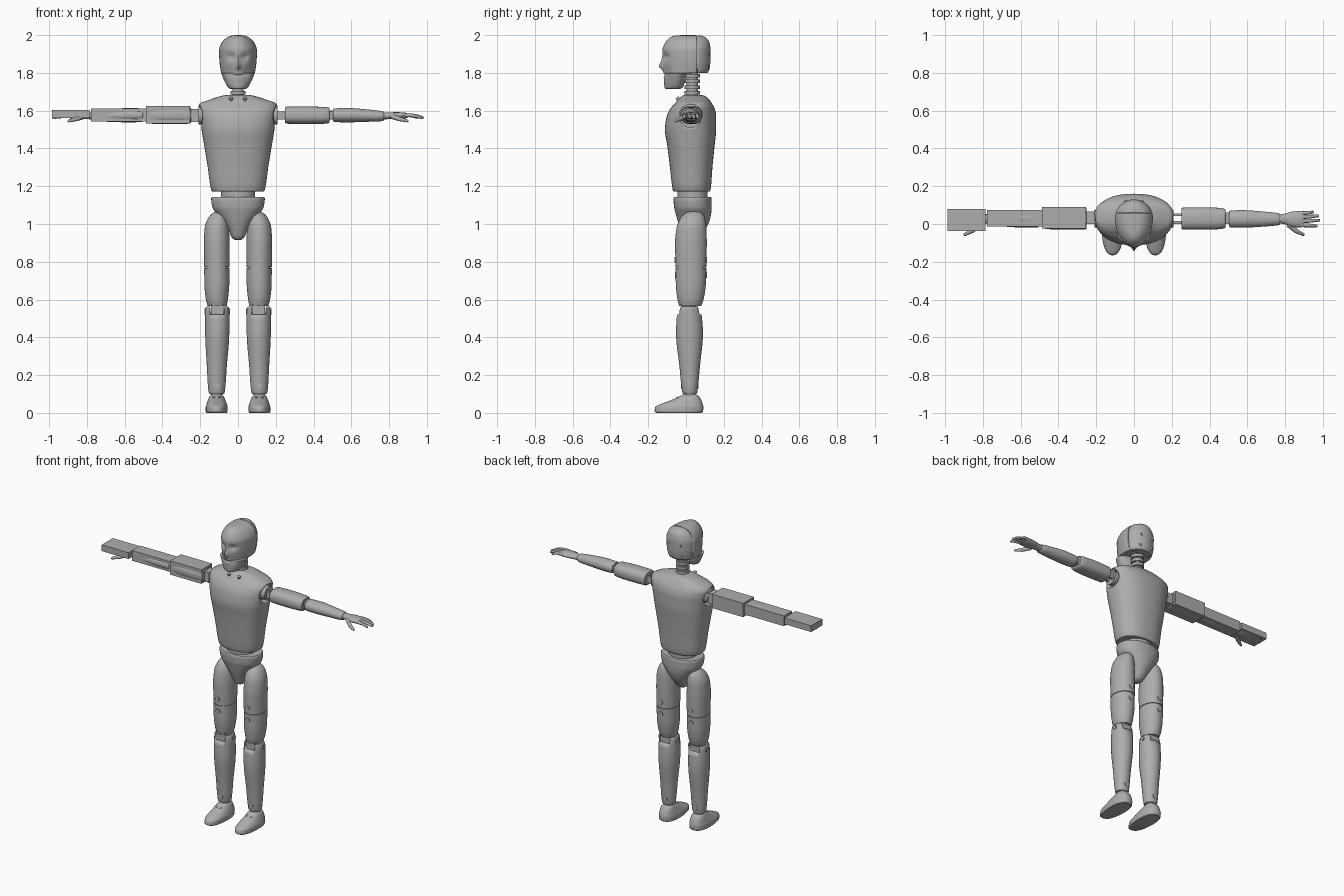
import bpy, bmesh, math
from mathutils import Vector

grey = bpy.data.materials.new("matte_grey")
grey.diffuse_color = (0.42, 0.42, 0.42, 1)


def finish(ob, angle=35):
    ob.data.materials.append(grey)
    bpy.ops.object.select_all(action='DESELECT')
    ob.select_set(True)
    bpy.context.view_layer.objects.active = ob
    bpy.ops.object.shade_smooth_by_angle(angle=math.radians(angle))
    return ob


def from_bmesh(name, bm, angle=35):
    bmesh.ops.recalc_face_normals(bm, faces=bm.faces)
    me = bpy.data.meshes.new(name)
    bm.to_mesh(me)
    bm.free()
    ob = bpy.data.objects.new(name, me)
    bpy.context.collection.objects.link(ob)
    return finish(ob, angle)


def refine(rings, steps):
    """Monotone cubic interpolation of the cross-section rows."""
    n, width = len(rings), len(rings[0])
    slope = [[(b[k] - a[k]) / (b[0] - a[0]) for k in range(width)]
             for a, b in zip(rings, rings[1:])]

    def tangent(i, k):
        if i == 0 or i == n - 1:
            return slope[min(i, n - 2)][k]
        a, b = slope[i - 1][k], slope[i][k]
        return 2 * a * b / (a + b) if a * b > 0 else 0
    out = []
    for i in range(n - 1):
        h = rings[i + 1][0] - rings[i][0]
        for j in range(steps):
            t = j / steps
            row = []
            for k in range(width):
                a, b = rings[i][k], rings[i + 1][k]
                row.append(a * (1 + 2 * t) * (1 - t) ** 2 + b * t * t * (3 - 2 * t)
                           + h * (tangent(i, k) * t * (1 - t) ** 2
                                  - tangent(i + 1, k) * t * t * (1 - t)))
            out.append(row)
    return out + [rings[-1]]


def loft(name, rings, axis='z', s=1, power=2, seg=40, steps=4, mid=0.5, shape=None):
    """Rows are: position, centre, half width, front y, back y."""
    bm = bmesh.new()
    loops = []
    for t, u, ru, v0, v1 in refine(rings, steps):
        loop, m = [], v0 + (v1 - v0) * mid
        for i in range(seg):
            a = 2 * math.pi * i / seg
            c, d = math.cos(a), math.sin(a)
            x = u + ru * math.copysign(abs(c) ** (2 / power), c)
            y = m + (v1 - m if d > 0 else m - v0) * math.copysign(abs(d) ** (2 / power), d)
            co = Vector((s * x, y, t)) if axis == 'z' else Vector((s * t, y, x))
            loop.append(bm.verts.new(shape(co) if shape else co))
        loops.append(loop)
    for a, b in zip(loops, loops[1:]):
        for i in range(seg):
            j = (i + 1) % seg
            bm.faces.new((a[i], a[j], b[j], b[i]))
    bm.faces.new(loops[0])
    bm.faces.new(loops[-1])
    return from_bmesh(name, bm)


def box(name, lo, hi):
    bm = bmesh.new()
    bmesh.ops.create_cube(bm, size=1)
    for v in bm.verts:
        v.co = [a + (b - a) * (c + 0.5) for a, b, c in zip(lo, hi, v.co)]
    return from_bmesh(name, bm)


def cyl(name, loc, r, depth, direction=(0, 1, 0), seg=20):
    bm = bmesh.new()
    bmesh.ops.create_cone(bm, cap_ends=True, segments=seg, radius1=r, radius2=r, depth=depth)
    q = Vector((0, 0, 1)).rotation_difference(Vector(direction))
    for v in bm.verts:
        v.co = q @ v.co + Vector(loc)
    return from_bmesh(name, bm)


def tube(name, pts):
    """Tapered finger through (x, y, z, radius) points with a rounded tip."""
    bm = bmesh.new()
    path = [(Vector(p[:3]), p[3]) for p in pts]
    d = (path[-1][0] - path[-2][0]).normalized()
    end, r = path[-1]
    path += [(end + d * r * 0.6, r * 0.75), (end + d * r * 0.9, r * 0.3)]
    side = Vector((0, 0, 1)).cross(path[-1][0] - path[0][0]).normalized()
    loops = [[bm.verts.new(p + rr * (side * math.cos(a * math.pi / 5)
             + Vector((0, 0, 1)) * math.sin(a * math.pi / 5))) for a in range(10)]
             for p, rr in path]
    for a, b in zip(loops, loops[1:]):
        for i in range(10):
            bm.faces.new((a[i], a[(i + 1) % 10], b[(i + 1) % 10], b[i]))
    bm.faces.new(loops[0])
    bm.faces.new(loops[-1])
    return from_bmesh(name, bm, 50)


def cut(ob, cutter):
    cutter.hide_render = True
    cutter.hide_set(True)
    mod = ob.modifiers.new("cut", 'BOOLEAN')
    mod.operation, mod.object, mod.solver = 'DIFFERENCE', cutter, 'EXACT'


# head: brow, eye sockets, nose and mouth are pressed into the front
def face(co):
    def bump(x, z, sx, sz):
        return math.exp(-((abs(co.x) - x) / sx) ** 2 - ((co.z - z) / sz) ** 2)
    if co.y < -0.02:
        co.y += 0.016 * bump(0.036, 1.885, 0.02, 0.016) + 0.008 * bump(0, 1.79, 0.03, 0.006)
        co.y -= 0.022 * bump(0, 1.835, 0.012, 0.018) + 0.008 * bump(0, 1.865, 0.009, 0.025)
        co.y += 0.008 * bump(0.045, 1.80, 0.02, 0.03)
    return co


head = loft("head", [(1.715, 0, .042, -.108, -.03), (1.722, 0, .052, -.114, -.018),
                     (1.76, 0, .073, -.117, -.004), (1.797, 0, .088, -.119, .002),
                     (1.80, 0, .089, -.119, .112), (1.82, 0, .093, -.12, .124),
                     (1.87, 0, .099, -.122, .13), (1.92, 0, .1, -.124, .13),
                     (1.96, 0, .086, -.11, .124), (1.985, 0, .062, -.088, .108),
                     (1.997, 0, .035, -.06, .08), (2.0, 0, .012, -.02, .04)],
            seg=72, steps=5, mid=0.62, shape=face)
cut(head, box("head_seam_cutter", (-.2, .057, 1.78), (.2, .061, 2.1)))
for s in (-1, 1):
    cyl("head_screw", (s * .04, .119, 1.9), .009, .012)
    cyl("head_screw", (s * .04, .113, 1.83), .009, .012)
    cyl("collar_screw", (s * .037, -.042, 1.662), .010, .02, (0, -.6, .8))

# neck: post with stacked rings
cyl("neck_post", (0, .033, 1.74), .03, .17, (0, 0, 1), 32)
for z in (1.695, 1.725, 1.755, 1.785):
    cyl("neck_ring", (0, .033, z), .041, .018, (0, 0, 1), 32)

# torso with shoulder sockets
torso = loft("torso", [(1.172, 0, .135, -.066, .125), (1.18, 0, .142, -.07, .13),
                       (1.3, 0, .16, -.085, .14), (1.42, 0, .18, -.1, .152),
                       (1.5, 0, .193, -.112, .16), (1.57, 0, .205, -.102, .16),
                       (1.615, 0, .212, -.08, .15), (1.637, 0, .203, -.06, .138),
                       (1.66, 0, .145, -.04, .122), (1.678, 0, .088, -.02, .1),
                       (1.683, 0, .06, -.01, .08)], power=2.35, seg=56)
for s in (-1, 1):
    cut(torso, cyl("socket_cutter", (s * .215, .025, 1.572), .061, .12, (1, 0, 0), 32))

# waist and pelvis
loft("waist", [(1.12, 0, .09, -.045, .115), (1.18, 0, .09, -.045, .115)], steps=1)
loft("pelvis", [(.915, 0, .015, .01, .045), (.925, 0, .03, -.01, .065),
                (.96, 0, .048, -.025, .095), (1.01, 0, .08, -.042, .122),
                (1.06, 0, .118, -.056, .134), (1.09, 0, .136, -.063, .136),
                (1.135, 0, .142, -.066, .136), (1.142, 0, .138, -.062, .132)], power=2.2)

for s in (-1, 1):
    # thighs in two halves with a seam
    loft("upper_thigh", [(.772, .112, .067, -.055, .108), (.9, .113, .068, -.058, .11),
                         (.98, .112, .064, -.05, .108), (1.03, .107, .052, -.03, .1),
                         (1.06, .1, .032, 0, .082), (1.072, .096, .01, .025, .055)], s=s)
    loft("lower_thigh", [(.565, .11, .05, -.036, .08), (.6, .112, .058, -.045, .093),
                         (.68, .112, .066, -.054, .105), (.767, .112, .067, -.055, .108)], s=s)
    loft("thigh_joint", [(.76, .112, .062, -.05, .102), (.78, .112, .062, -.05, .102)], s=s, steps=1)
    # shin with a forked knee
    shin = loft("shin", [(.1, .113, .038, -.016, .056), (.11, .113, .043, -.02, .06),
                         (.25, .112, .053, -.035, .074), (.42, .11, .064, -.053, .09),
                         (.52, .11, .065, -.048, .083), (.556, .11, .062, -.042, .076),
                         (.562, .11, .058, -.038, .072)], s=s)
    cut(shin, box("knee_cutter", (s * .11 - .037, -.2, .52), (s * .11 + .037, .2, .7)))
    box("knee_block", (s * .11 - .034, -.026, .51), (s * .11 + .034, .062, .6))
    cyl("knee_pin", (s * .11, .024, .537), .015, .135, (1, 0, 0))
    # leg screws, front and back
    for z, y0, y1 in ((.81, -.056, .107), (.73, -.055, .106), (.145, -.022, .062)):
        cyl("leg_screw", (s * .112, y0, z), .015, .008)
        cyl("leg_screw", (s * .112, y1, z), .015, .008)
    # ankle and foot
    cyl("ankle", (s * .113, .02, .1), .03, .05, (0, 0, 1), 24)
    loft("foot", [(0, .113, .053, -.155, .082), (.008, .113, .058, -.166, .09),
                  (.03, .113, .058, -.163, .092), (.05, .113, .052, -.125, .088),
                  (.07, .113, .045, -.072, .08), (.088, .113, .037, -.035, .068),
                  (.1, .113, .024, -.01, .05)], s=s, power=2.3, mid=.6)
    for dx in (-.015, .015):
        cyl("foot_screw", (s * .113 + dx, -.043, .079), .007, .014, (0, -.6, .8))

    # shoulder joint
    cyl("shoulder_hub", (s * .185, .028, 1.574), .046, .05, (1, 0, 0), 24)
    for y in (.008, .048):
        box("shoulder_prong", (min(s * .19, s * .26), y - .007, 1.553),
            (max(s * .19, s * .26), y + .007, 1.595))
    # arm
    loft("upper_arm", [(.25, 1.576, .04, -.024, .082), (.257, 1.576, .045, -.028, .086),
                       (.36, 1.576, .047, -.03, .088), (.44, 1.575, .045, -.028, .086),
                       (.478, 1.575, .042, -.023, .08), (.485, 1.575, .036, -.018, .075)],
         'x', s, power=2.5)
    box("elbow_link", (min(s * .46, s * .53), .008, 1.553), (max(s * .46, s * .53), .05, 1.6))
    cyl("elbow_pin", (s * .497, .03, 1.577), .022, .06)
    loft("forearm", [(.502, 1.576, .03, -.012, .066), (.51, 1.576, .036, -.018, .072),
                     (.58, 1.576, .038, -.019, .073), (.68, 1.574, .033, -.014, .066),
                     (.765, 1.571, .026, -.006, .057), (.772, 1.571, .022, -.002, .053)], 'x', s)
    # hand with fingers and thumb
    loft("palm", [(.765, 1.572, .019, .004, .05), (.8, 1.573, .018, -.002, .055),
                  (.84, 1.574, .018, -.016, .066), (.88, 1.574, .016, -.018, .068),
                  (.9, 1.574, .011, -.013, .064)], 'x', s, seg=24)
    for y, tip_x, tip_y in ((.056, .945, .063), (.036, .972, .043), (.015, .978, .02), (-.006, .965, -.01)):
        tube("finger", [(s * .88, y, 1.576, .011), (s * (.5 * tip_x + .45), (y + tip_y) / 2, 1.574, .0095),
                        (s * tip_x, tip_y, 1.564, .0075)])
    tube("thumb", [(s * .815, .0, 1.57, .015), (s * .855, -.036, 1.556, .012),
                   (s * .895, -.056, 1.546, .008)])

# block casing over the arm on the -x side
box("shoulder_casing", (-.262, .0, 1.54), (-.19, .065, 1.61))
box("upper_arm_casing", (-.487, -.024, 1.532), (-.255, .09, 1.625))
box("forearm_casing", (-.778, -.012, 1.543), (-.487, .073, 1.612))
box("hand_casing", (-.985, -.038, 1.562), (-.785, .08, 1.604))
